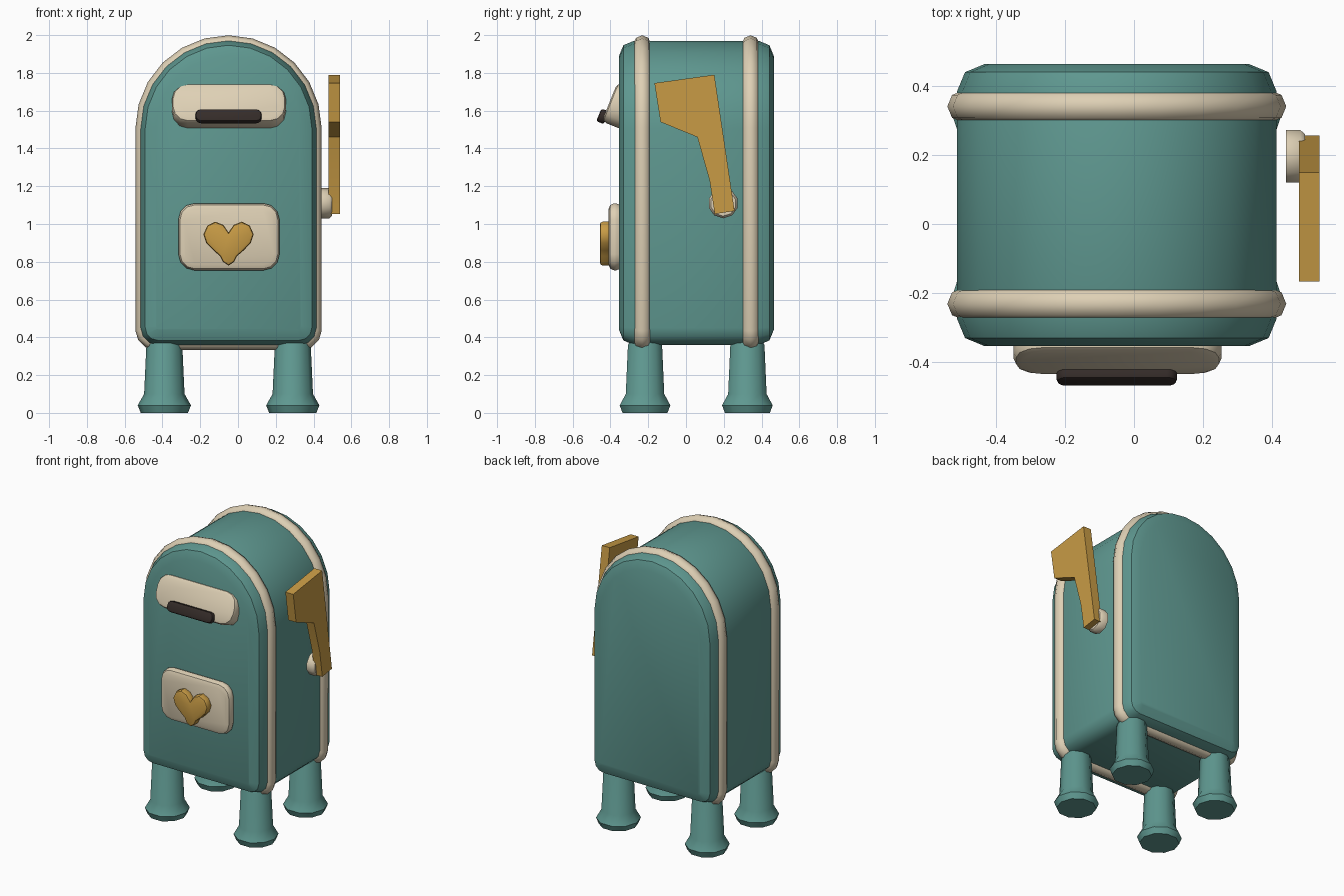
import bpy, bmesh, math
from mathutils import Matrix

if "Cube" in bpy.data.objects:
    bpy.data.objects.remove(bpy.data.objects["Cube"])

CX = -0.05  # centre line of the box body


def material(name, rgb):
    m = bpy.data.materials.new(name)
    m.diffuse_color = (*rgb, 1)
    m.use_nodes = True
    m.node_tree.nodes["Principled BSDF"].inputs["Base Color"].default_value = m.diffuse_color
    return m


TEAL = material("teal", (0.114, 0.314, 0.28))
CREAM = material("cream", (0.73, 0.63, 0.46))
GOLD = material("gold", (0.58, 0.33, 0.06))
DARK = material("dark", (0.035, 0.025, 0.022))


def finish(ob, mat, angle=40):
    ob.data.materials.clear()
    ob.data.materials.append(mat)
    bpy.ops.object.select_all(action='DESELECT')
    ob.select_set(True)
    bpy.context.view_layer.objects.active = ob
    bpy.ops.object.shade_smooth_by_angle(angle=math.radians(angle))
    return ob


def add_mesh(name, bm, mat, angle=40):
    bmesh.ops.recalc_face_normals(bm, faces=bm.faces)
    me = bpy.data.meshes.new(name)
    bm.to_mesh(me)
    bm.free()
    ob = bpy.data.objects.new(name, me)
    bpy.context.collection.objects.link(ob)
    return finish(ob, mat, angle)


def arc(cx, cz, r, a0, a1, n):
    return [(cx + r * math.cos(math.radians(a0 + (a1 - a0) * i / n)),
             cz + r * math.sin(math.radians(a0 + (a1 - a0) * i / n))) for i in range(n + 1)]


def arch(hw, z0, zc, r):
    """Mailbox outline: rounded bottom corners and a semicircular top."""
    return (arc(CX - hw + r, z0 + r, r, 180, 270, 3) + arc(CX + hw - r, z0 + r, r, 270, 360, 3)
            + arc(CX, zc, hw, 0, 180, 12))


def round_rect(w, h, r, n=3):
    x, z = w / 2 - r, h / 2 - r
    return (arc(x, z, r, 0, 90, n) + arc(-x, z, r, 90, 180, n)
            + arc(-x, -z, r, 180, 270, n) + arc(x, -z, r, 270, 360, n))


def prism(name, pts, y0, y1, mat, bevel=0, segs=2, angle=40):
    """Extrude an xz outline along y and round the rims of both ends."""
    bm = bmesh.new()
    a = [bm.verts.new((x, y0, z)) for x, z in pts]
    b = [bm.verts.new((x, y1, z)) for x, z in pts]
    caps = [bm.faces.new(a), bm.faces.new(b[::-1])]
    n = len(pts)
    for i in range(n):
        j = (i + 1) % n
        bm.faces.new((a[j], a[i], b[i], b[j]))
    bmesh.ops.recalc_face_normals(bm, faces=bm.faces)
    if bevel:
        rims = list({e for f in caps for e in f.edges})
        bmesh.ops.bevel(bm, geom=rims, offset=bevel, segments=segs, profile=0.5, affect='EDGES')
    return add_mesh(name, bm, mat, angle)


def lathe(name, prof, n, matrix, mat):
    """Turn (radius, height) points around z, capped, then place with a matrix."""
    bm = bmesh.new()
    rings = [[bm.verts.new((r * math.cos(2 * math.pi * i / n), r * math.sin(2 * math.pi * i / n), z))
              for i in range(n)] for r, z in prof]
    for lo, hi in zip(rings, rings[1:]):
        for i in range(n):
            j = (i + 1) % n
            bm.faces.new((lo[i], lo[j], hi[j], hi[i]))
    bm.faces.new(rings[0][::-1])
    bm.faces.new(rings[-1])
    bm.transform(matrix)
    return add_mesh(name, bm, mat, 45)


# Body
prism("body", arch(0.465, 0.36, 1.505, 0.09), -0.355, 0.465, TEAL, 0.08, 2)

# Trim bands around the front and back
for name, y in (("front_trim", -0.232), ("back_trim", 0.342)):
    cu = bpy.data.curves.new(name, 'CURVE')
    cu.dimensions = '3D'
    cu.bevel_depth = 0.047
    cu.bevel_resolution = 2
    pts = arch(0.446, 0.38, 1.506, 0.06)
    sp = cu.splines.new('POLY')
    sp.points.add(len(pts) - 1)
    for p, (x, z) in zip(sp.points, pts):
        p.co = (x, y, z, 1)
    sp.use_cyclic_u = True
    ob = bpy.data.objects.new(name, cu)
    bpy.context.collection.objects.link(ob)
    bpy.ops.object.select_all(action='DESELECT')
    ob.select_set(True)
    bpy.context.view_layer.objects.active = ob
    bpy.ops.object.convert(target='MESH')
    finish(bpy.context.object, CREAM, 60)

# Legs with flared feet
LEG = [(0.125, 0), (0.141, 0.04), (0.107, 0.1), (0.095, 0.36), (0.08, 0.385)]
for side, x in (("left", -0.39), ("right", 0.29)):
    for end, y in (("front", -0.217), ("back", 0.325)):
        lathe(f"{end}_{side}_leg", LEG, 10, Matrix.Translation((x, y, 0)), TEAL)

# Tilted mail slot hood and its dark opening
TILT = math.radians(-22)
hood = prism("slot_hood", round_rect(0.605, 0.22, 0.085), -0.06, 0.06, CREAM, 0.025, 2)
hood.location = (-0.048, -0.349, 1.623)
hood.rotation_euler.x = TILT
slot = prism("slot_opening", round_rect(0.35, 0.072, 0.03), -0.022, 0.022, DARK, 0.012, 2)
slot.location = (CX, -0.441, 1.57)
slot.rotation_euler.x = TILT

# Plaque with a raised heart
plaque = prism("plaque", round_rect(0.535, 0.355, 0.085), -0.41, -0.34, CREAM, 0.03, 2)
plaque.location = (-0.048, 0, 0.932)
half = [(0.027, 0.995), (0.07, 1.012), (0.112, 0.992), (0.133, 0.945), (0.118, 0.9),
        (0.08, 0.86), (0.045, 0.83), (0.03, 0.80)]
heart_pts = [(0, 0.955)] + half + [(0, 0.78)] + [(-x, z) for x, z in reversed(half)]
heart = prism("heart", heart_pts, -0.456, -0.395, GOLD, 0.014, 2)
heart.location.x = CX

# Signal flag: outline drawn in (y, z), then turned to face sideways
FLAG = [(-0.167, 1.746), (0.15, 1.79), (0.257, 1.069), (0.152, 1.053), (0.125, 1.23),
        (0.06, 1.46), (-0.135, 1.54)]
flag = prism("flag", FLAG, -0.54, -0.48, GOLD, 0, 1, 20)
flag.rotation_euler.z = math.radians(90)

# Flag pivot
lathe("flag_pivot", [(0.08, 0), (0.08, 0.042), (0.068, 0.055)], 10,
      Matrix.Translation((0.442, 0.197, 1.11)) @ Matrix.Rotation(math.radians(90), 4, 'Y'), CREAM)
